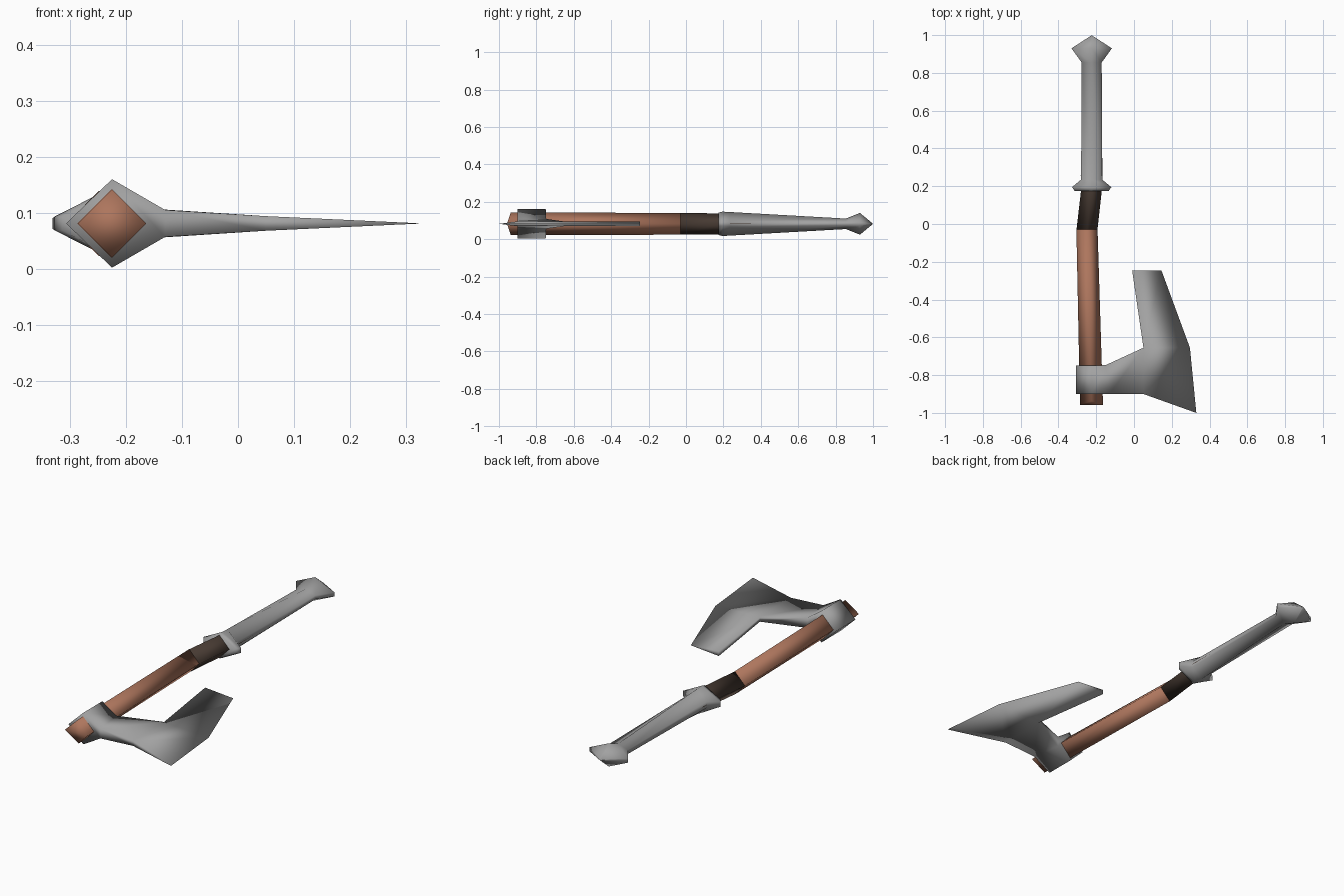
import bpy, bmesh

if "Cube" in bpy.data.objects:
    bpy.data.objects.remove(bpy.data.objects["Cube"])

ZC = 0.082   # height of the weapon's flat middle plane


def material(name, rgb):
    m = bpy.data.materials.new(name)
    m.diffuse_color = (*rgb, 1)
    m.use_nodes = True
    m.node_tree.nodes["Principled BSDF"].inputs["Base Color"].default_value = m.diffuse_color
    return m


steel = material("grey_steel", (0.36, 0.36, 0.36))
wood = material("brown_wood", (0.42, 0.18, 0.11))
leather = material("dark_leather", (0.062, 0.042, 0.032))


def finish(name, bm, mat):
    bmesh.ops.remove_doubles(bm, verts=bm.verts, dist=0.0005)
    bmesh.ops.recalc_face_normals(bm, faces=bm.faces)
    for f in bm.faces:
        f.smooth = True
    me = bpy.data.meshes.new(name)
    bm.to_mesh(me)
    bm.free()
    me.materials.append(mat)
    ob = bpy.data.objects.new(name, me)
    bpy.context.collection.objects.link(ob)
    ob.location.z = ZC
    return ob


def loft(name, rings, mat, cap_start=True):
    """Skin rings of (x, y, z) points that run along y, and close both ends."""
    bm = bmesh.new()
    rows = [[bm.verts.new(p) for p in r] for r in rings]
    for a, b in zip(rows, rows[1:]):
        for i in range(len(a)):
            j = (i + 1) % len(a)
            bm.faces.new((a[i], a[j], b[j], b[i]))
    if cap_start:
        bm.faces.new(rows[0])
    bm.faces.new(rows[-1])
    return finish(name, bm, mat)


def diamond(y, x, w, h, dy=0):
    """Four-cornered section; dy shifts the top and bottom corners along y."""
    return [(x + w, y, 0), (x, y + dy, h), (x - w, y, 0), (x, y + dy, -h)]


def hexagon(y, w, h, f, x=-0.224):
    """Diamond section with its side corners cut flat."""
    return [(x + w, y, -f), (x + w, y, f), (x, y, h),
            (x - w, y, f), (x - w, y, -f), (x, y, -h)]


# Wooden shaft
loft("shaft", [diamond(-0.957, -0.225, 0.061, 0.061, 0.02),
               diamond(-0.03, -0.249, 0.056, 0.058)], wood)

# Leather wrap, which bends and runs inside the grip
loft("leather_wrap", [diamond(-0.03, -0.249, 0.0555, 0.0575),
                      diamond(0.18, -0.225, 0.055, 0.056),
                      diamond(0.26, -0.224, 0.058, 0.05),
                      diamond(0.43, -0.212, 0.042, 0.03)], leather)

# Steel grip with flange and pommel
loft("grip", [hexagon(0.175, 0.09, 0.06, 0.012),
              hexagon(0.195, 0.104, 0.065, 0.012),
              hexagon(0.235, 0.056, 0.063, 0.015),
              hexagon(0.855, 0.053, 0.028, 0.010),
              hexagon(0.93, 0.107, 0.058, 0.010),
              hexagon(0.998, 0.002, 0.002, 0.001)], steel)

# Axe head: collar around the shaft, neck and bearded blade
bm = bmesh.new()
points = {  # x, y, half thickness
    "left_front": (-0.307, -0.90, 0), "left_back": (-0.307, -0.75, 0),
    "ridge_front": (-0.225, -0.90, 0.079), "ridge_back": (-0.225, -0.75, 0.079),
    "neck_front": (-0.13, -0.90, 0.024), "neck_back": (-0.15, -0.747, 0.026),
    "toe_root": (0.05, -0.90, 0.013), "beard_root": (0.05, -0.655, 0.013),
    "beard_end": (-0.01, -0.245, 0.012),
    "toe": (0.33, -1.0, 0), "edge": (0.296, -0.655, 0), "heel": (0.145, -0.245, 0)}
top = {k: bm.verts.new(p) for k, p in points.items()}
low = {k: (bm.verts.new((p[0], p[1], -p[2])) if p[2] else top[k])
       for k, p in points.items()}
panels = ["left_front ridge_front ridge_back left_back",
          "ridge_front neck_front neck_back ridge_back",
          "neck_front toe_root beard_root neck_back",
          "toe_root toe edge", "toe_root edge beard_root",
          "beard_root edge heel", "beard_root heel beard_end"]
for p in panels:
    for side in (top, low):
        bm.faces.new([side[k] for k in p.split()])
# Thickness walls around the outline
for p in ("neck_front toe_root", "toe_root toe", "neck_back beard_root",
          "beard_root beard_end", "beard_end heel", "left_front ridge_front",
          "left_back ridge_back", "ridge_front neck_front", "ridge_back neck_back"):
    a, b = p.split()
    loop = [top[a], top[b], low[b], low[a]]
    bm.faces.new(list(dict.fromkeys(loop)))
finish("axe_head", bm, steel)
